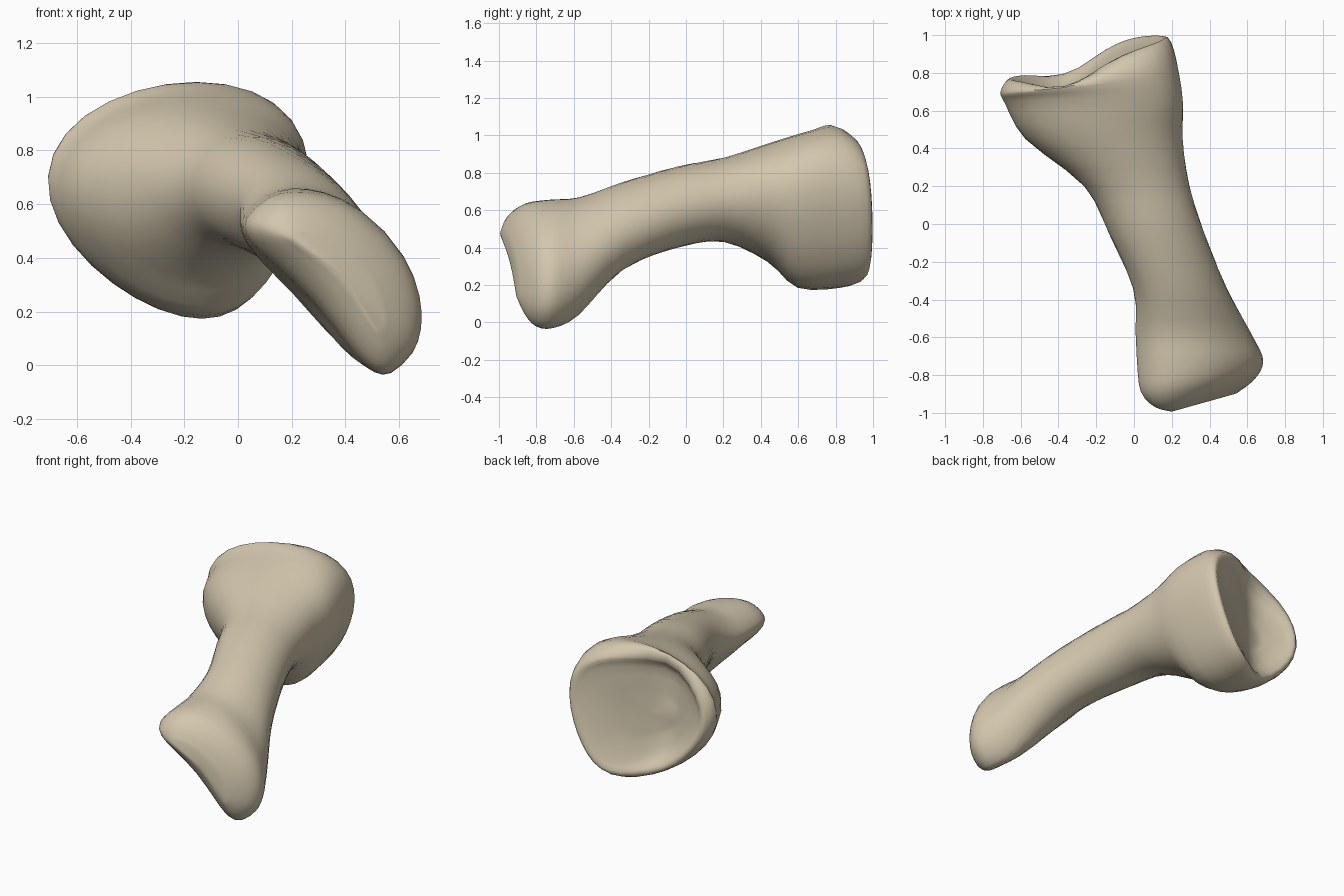
import bpy, bmesh
from math import sin, cos, pi, radians, exp, copysign

cube = bpy.data.objects.get("Cube")
if cube:
    bpy.data.objects.remove(cube, do_unlink=True)

SIDES = 32
STEPS = 3

# Sections: y, centre x, centre z, half width, half height, tilt,
#           y slant along x, y slant along z,
#           shape (1 = egg, -1 = bent block), depth of the socket valley
SECTIONS = [
    # slanted lower joint
    (-.94, .39, .33, .24, .04, -47, .28, 0, -1, 0),
    (-.9, .385, .33, .33, .11, -47, .25, 0, -1, 0),
    (-.83, .375, .33, .39, .17, -47, .17, 0, -1, 0),
    (-.72, .37, .335, .4, .19, -47, .06, 0, -1, 0),
    (-.57, .325, .37, .36, .195, -47, 0, 0, -.8, 0),
    # shaft
    (-.34, .245, .515, .275, .195, -40, 0, 0, -.2, 0),
    (-.05, .12, .615, .26, .21, -22, 0, 0, 0, 0),
    (.2, .015, .655, .28, .225, -5, 0, 0, 0, 0),
    # flared head
    (.45, -.16, .645, .415, .32, 0, 0, .05, .5, 0),
    (.63, -.215, .605, .46, .42, 0, 0, .08, 1, 0),
    (.79, -.245, .62, .455, .435, 0, .18, -.06, 1, .02),
    (.89, -.245, .61, .41, .385, 0, .25, -.1, 1, .1),
    # shallow folded socket
    (.87, -.25, .61, .34, .31, 0, .27, -.1, 1, .13),
    (.84, -.26, .6, .15, .13, 0, .25, -.05, .5, .12),
]


def blend(p, q, r, s, t):
    """Smooth curve from q to r for every section value."""
    return [b + .5 * t * (c - a + t * (2 * a - 5 * b + 4 * c - d + t * (3 * (b - c) + d - a)))
            for a, b, c, d in zip(p, q, r, s)]


def power(value, exponent):
    return copysign(abs(value) ** exponent, value)


def section_ring(bm, y, cx, cz, a, b, tilt, slant_x, slant_z, shape, dip):
    ring = []
    t = radians(tilt)
    egg, block = max(shape, 0), max(-shape, 0)
    for i in range(SIDES):
        ang = 2 * pi * i / SIDES
        c = power(cos(ang), 1 - .25 * block)
        s = power(sin(ang), 1 - .25 * block)
        u = a * c * (1 + .22 * egg * s) + .09 * egg * s * s
        v = b * s + .25 * a * block * (.5 - c * c)
        dx = u * cos(t) - v * sin(t)
        dz = u * sin(t) + v * cos(t)
        x = cx + dx
        valley = dip * exp(-((x + .37) / .2) ** 2)
        ring.append(bm.verts.new((x, y + slant_x * dx + slant_z * dz - valley, cz + dz)))
    return ring


# Loft the bone through its sections
bm = bmesh.new()
padded = [SECTIONS[0], *SECTIONS, SECTIONS[-1]]
rings = []
for k in range(len(SECTIONS) - 1):
    for step in range(STEPS):
        rings.append(section_ring(bm, *blend(*padded[k:k + 4], step / STEPS)))
rings.append(section_ring(bm, *SECTIONS[-1]))
for near, far in zip(rings, rings[1:]):
    for i in range(SIDES):
        j = (i + 1) % SIDES
        bm.faces.new((near[i], near[j], far[j], far[i]))

# Close both ends with a fan
for ring in (rings[0], rings[-1]):
    cap = bm.faces.new(ring)
    bmesh.ops.poke(bm, faces=[cap])
bmesh.ops.recalc_face_normals(bm, faces=bm.faces)

mesh = bpy.data.meshes.new("bone")
bm.to_mesh(mesh)
bm.free()
bone = bpy.data.objects.new("bone", mesh)
bpy.context.collection.objects.link(bone)

# Bone colour
colour = (.65, .57, .42, 1)
material = bpy.data.materials.new("pale bone")
material.use_nodes = True
material.diffuse_color = colour
shader = material.node_tree.nodes["Principled BSDF"]
shader.inputs["Base Color"].default_value = colour
mesh.materials.append(material)

# Smooth surface with crisp rims
bpy.ops.object.select_all(action='DESELECT')
bone.select_set(True)
bpy.context.view_layer.objects.active = bone
bpy.ops.object.shade_smooth_by_angle(angle=radians(60))
